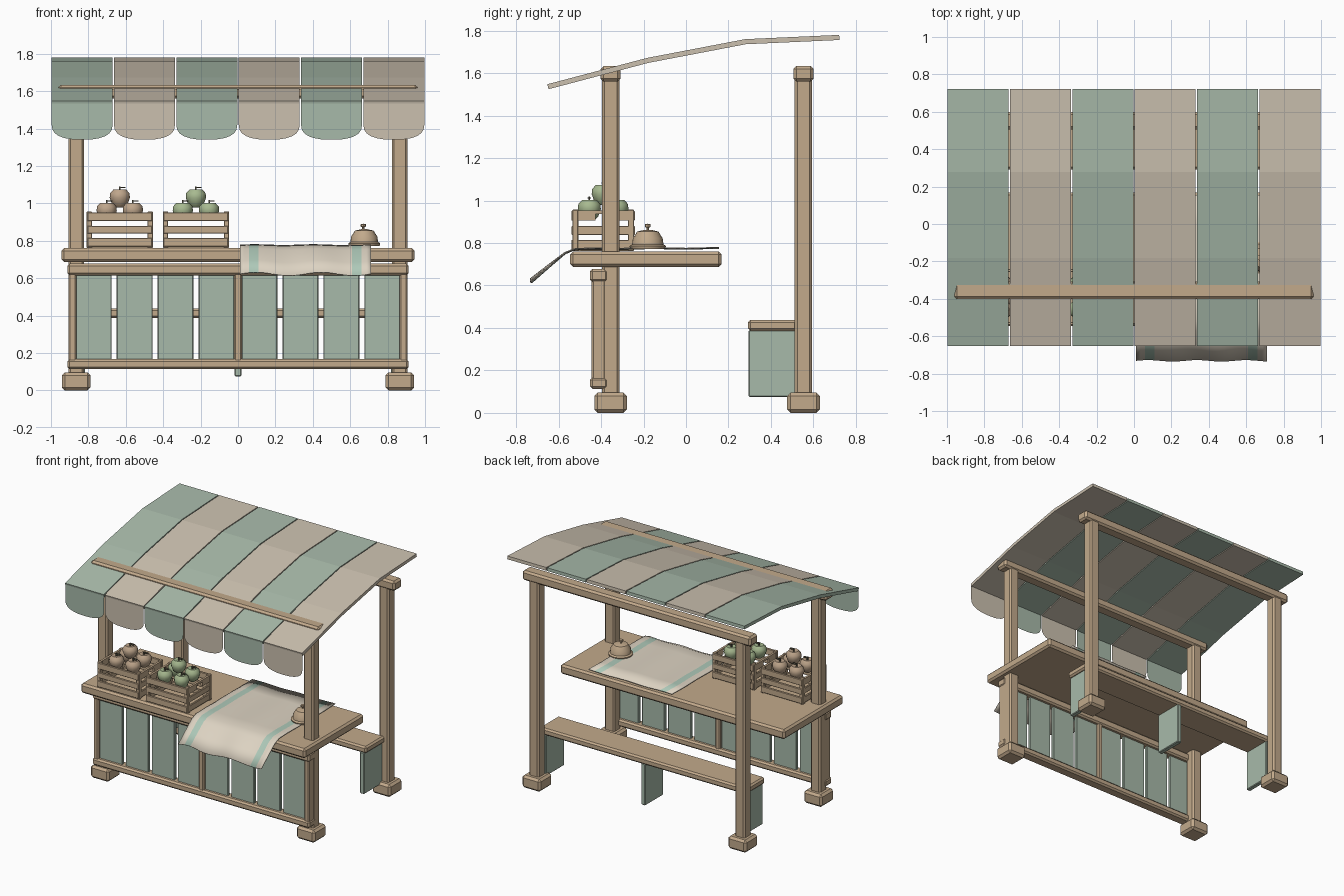
import bpy, bmesh, math
from mathutils import Vector

cube = bpy.data.objects.get("Cube")
if cube:
    bpy.data.objects.remove(cube, do_unlink=True)


def material(name, r, g, b):
    m = bpy.data.materials.new(name)
    m.use_nodes = True
    m.diffuse_color = (r, g, b, 1)
    m.node_tree.nodes["Principled BSDF"].inputs["Base Color"].default_value = (r, g, b, 1)
    return m


WOOD = material("warm wood", .54, .40, .26)
GREEN = material("sage green", .39, .49, .40)
CREAM = material("awning cream", .60, .53, .43)
CLOTH = material("cloth cream", .72, .65, .54)
STRIPE = material("cloth stripe green", .42, .58, .48)
TAN_FRUIT = material("tan fruit", .52, .38, .26)
GREEN_FRUIT = material("green fruit", .39, .49, .28)
STEM = material("dark stem", .10, .09, .06)


def finish(name, bm, *mats):
    me = bpy.data.meshes.new(name)
    bmesh.ops.recalc_face_normals(bm, faces=bm.faces)
    bm.to_mesh(me)
    bm.free()
    for m in mats:
        me.materials.append(m)
    ob = bpy.data.objects.new(name, me)
    bpy.context.collection.objects.link(ob)
    return ob


def box(name, xs, ys, zs, mat, bevel=.012):
    """Chamfered box given by its ranges on each axis."""
    bm = bmesh.new()
    bmesh.ops.create_cube(bm, size=1)
    for v in bm.verts:
        v.co = Vector([(r[0] + r[1]) / 2 + c * (r[1] - r[0]) for r, c in zip((xs, ys, zs), v.co)])
    if bevel:
        bmesh.ops.bevel(bm, geom=bm.edges[:], offset=bevel, segments=1, affect='EDGES')
    return finish(name, bm, mat)


def around(c, half):
    return (c - half, c + half)


def lathe(name, profile, center, mat, sides=16):
    """Spin a radius/height profile about a vertical axis, then smooth it."""
    bm = bmesh.new()
    verts = [bm.verts.new((center[0] + r, center[1], center[2] + z)) for r, z in profile]
    edges = [bm.edges.new(p) for p in zip(verts, verts[1:])]
    bmesh.ops.spin(bm, geom=verts + edges, cent=center, axis=(0, 0, 1),
                   angle=math.tau, steps=sides, use_duplicate=False)
    bmesh.ops.remove_doubles(bm, verts=bm.verts, dist=.0005)
    ob = finish(name, bm, mat)
    bpy.ops.object.select_all(action='DESELECT')
    ob.select_set(True)
    bpy.context.view_layer.objects.active = ob
    bpy.ops.object.shade_smooth_by_angle(angle=math.radians(40))
    return ob


# Posts, feet and roof beams
FRONT_Y, BACK_Y, POST_X = -.355, .553, .865
for label, y in (("front", FRONT_Y), ("back", BACK_Y)):
    for side, x in (("left", POST_X), ("right", -POST_X)):
        box(f"{label}_{side}_post", around(x, .042), around(y, .041), (.05, 1.6), WOOD)
        box(f"{label}_{side}_foot", around(x, .077), around(y, .077), (0, .095), WOOD, .016)
    box(f"{label}_roof_beam", (-.96, .96), around(y, .047), (1.56, 1.634), WOOD, .014)

# Counter top
box("counter_top", (-.943, .943), (-.546, .168), (.687, .76), WOOD, .014)

# Front panel: frame and planks
PANEL_Y = -.41
box("panel_top_rail", (-.912, .912), around(PANEL_Y, .042), (.615, .678), WOOD)
box("panel_bottom_rail", (-.912, .912), around(PANEL_Y, .042), (.113, .167), WOOD)
for side, x in (("left", .885), ("middle", 0), ("right", -.885)):
    box(f"panel_{side}_stile", around(x, .021), around(PANEL_Y, .034), (.14, .65), WOOD, .008)
for s in (-1, 1):
    for i in range(4):
        box("panel_plank", around(s * (.115 + .219 * i), .096), around(PANEL_Y, .013),
            (.15, .63), GREEN, .004)

# Bench
box("bench_seat", (-.87, .87), (.292, .522), (.386, .438), WOOD)
for x in (-.835, 0, .835):
    box("bench_leg", around(x, .018), (.294, .515), (.075, .39), GREEN, .005)

# Awning strips and scalloped valance
ROOF = [(-.65, 1.536), (-.18, 1.66), (.28, 1.748), (.722, 1.768)]
PITCH, HALF = 1 / 3, .163
for i in range(6):
    mat = CREAM if i % 2 else GREEN
    x = (i - 2.5) * PITCH
    bm = bmesh.new()
    rows = [[bm.verts.new((x + s * HALF, y, z)) for s in (-1, 1)] for y, z in ROOF]
    for a, b in zip(rows, rows[1:]):
        bm.faces.new((a[0], a[1], b[1], b[0]))
    strip = finish("awning_strip", bm, mat)
    solid = strip.modifiers.new("thickness", 'SOLIDIFY')
    solid.thickness, solid.offset = .024, 0
    bm = bmesh.new()
    arc = [math.pi * k / 12 for k in range(13)]
    outline = [(-HALF, 1.535)]
    outline += [(-HALF * math.copysign(abs(math.cos(a)) ** .8, math.cos(a)),
                 1.42 - .08 * math.sin(a) ** .8) for a in arc]
    outline += [(HALF, 1.535)]
    bm.faces.new([bm.verts.new((x + px, -.65, pz)) for px, pz in outline])
    finish("valance_scallop", bm, mat)

# Cloth draped over the counter edge
path = [(.155, .777), (0, .773), (-.15, .776), (-.3, .773), (-.42, .775), (-.52, .772),
        (-.57, .752), (-.65, .688), (-.73, .622)]
COLS = 28
bm = bmesh.new()
grid = []
for y, z in path:
    droop = max(0, (-.52 - y) / .21)
    grid.append([bm.verts.new((.01 + .7 * c / COLS, y + .004 * droop * math.sin(c * .6),
                               z + .009 * droop * math.sin(c * .45)
                               + .002 * (1 - droop) * math.sin(c * .5)))
                 for c in range(COLS + 1)])
for a, b in zip(grid, grid[1:]):
    for c in range(COLS):
        f = bm.faces.new((a[c], a[c + 1], b[c + 1], b[c]))
        f.smooth = True
        f.material_index = int(c in (2, 3, COLS - 4, COLS - 3))
cloth = finish("draped_cloth", bm, CLOTH, STRIPE)
solid = cloth.modifiers.new("thickness", 'SOLIDIFY')
solid.thickness, solid.offset = .005, 0


# Fruit with stem and leaf
APPLE = [(0, .036), (.014, .045), (.034, .046), (.052, .026), (.054, .002),
         (.042, -.032), (.022, -.05), (0, -.045)]


def fruit(x, y, z, mat):
    lathe("fruit", APPLE, (x, y, z), mat, 12)
    box("fruit_stem", around(x, .004), around(y, .004), (z + .03, z + .062), STEM, 0)
    box("fruit_leaf", (x, x + .03), around(y, .008), (z + .053, z + .058), STEM, 0)


# Slatted crates
SLATS = [(.768, .815), (.838, .88), (.905, .952)]
CRATE_Y, DEPTH, WIDTH = -.39, .145, .177
for cx, mat in ((-.632, TAN_FRUIT), (-.225, GREEN_FRUIT)):
    box("crate_floor", around(cx, WIDTH - .01), around(CRATE_Y, DEPTH - .01), (.762, .78), WOOD, 0)
    for sx in (-1, 1):
        end = cx + sx * (WIDTH - .009)
        for sy in (-1, 1):
            box("crate_corner", around(cx + sx * (WIDTH - .014), .014),
                around(CRATE_Y + sy * (DEPTH - .014), .014), (.762, .957), WOOD, .003)
            box("crate_handle_side", around(end, .008), around(CRATE_Y + sy * .083, .048),
                SLATS[2], WOOD, 0)
        box("crate_handle_grip", around(end, .008), around(CRATE_Y, .037), (.937, .952), WOOD, 0)
        for zs in SLATS[:2]:
            box("crate_end_slat", around(end, .008), around(CRATE_Y, .131), zs, WOOD, .003)
    for sy in (-1, 1):
        for zs in SLATS:
            box("crate_long_slat", around(cx, WIDTH - .004),
                around(CRATE_Y + sy * (DEPTH - .004), .008), zs, WOOD, .003)
    for sx in (-1, 1):
        for sy in (-1, 1):
            fruit(cx + sx * .07, CRATE_Y + sy * .065, .957, mat)
    fruit(cx, CRATE_Y, 1.028, mat)

# Counter bell
lathe("counter_bell", [(0, 0), (.082, 0), (.086, .014), (.074, .022), (.07, .05),
                       (.05, .082), (.015, .09), (0, .09)], (.675, -.18, .772), WOOD)
lathe("bell_knob", [(0, 0), (.006, 0), (.006, .012), (.014, .016), (.014, .028), (0, .031)],
      (.67, -.18, .86), WOOD, 8)
